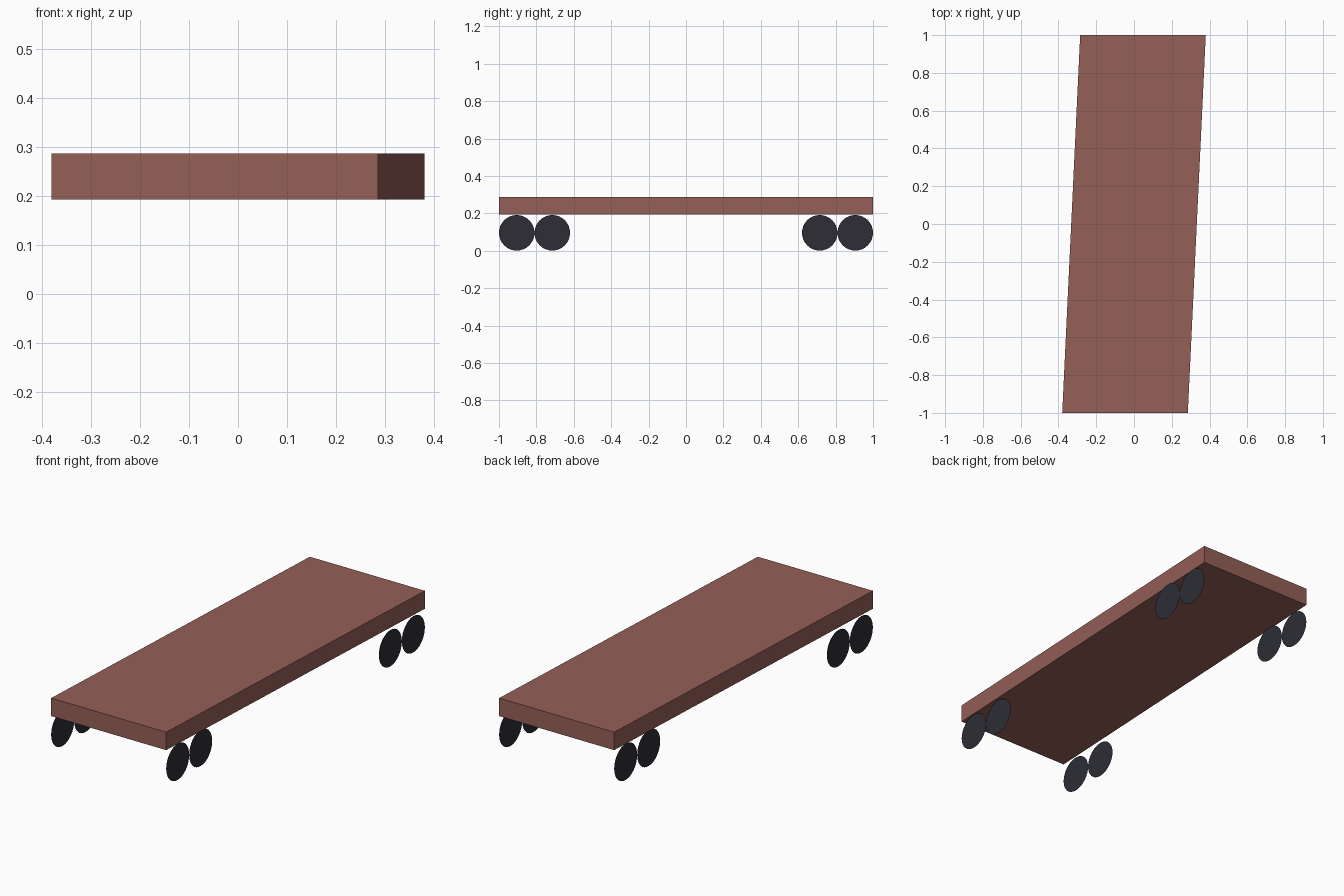
import bpy, bmesh, math

if "Cube" in bpy.data.objects:
    bpy.data.objects.remove(bpy.data.objects["Cube"])

SHIFT = 0.095          # sideways skew of the back end relative to the front
HALF = 0.3325          # half width of the deck


def material(name, rgb):
    m = bpy.data.materials.new(name)
    m.diffuse_color = (*rgb, 1)
    m.use_nodes = True
    m.node_tree.nodes["Principled BSDF"].inputs["Base Color"].default_value = m.diffuse_color
    return m


def add_object(name, bm, mat):
    me = bpy.data.meshes.new(name)
    bm.to_mesh(me)
    bm.free()
    me.materials.append(mat)
    ob = bpy.data.objects.new(name, me)
    bpy.context.collection.objects.link(ob)
    return ob


brown = material("red brown", (0.300, 0.115, 0.097))
dark = material("dark grey", (0.026, 0.026, 0.036))

# Deck: a flat box skewed along its length
bm = bmesh.new()
bmesh.ops.create_cube(bm, size=1)
for v in bm.verts:
    y = v.co.y * 2
    v.co = (v.co.x * 2 * HALF + y * SHIFT / 2, y, 0.24 + v.co.z * 0.094)
add_object("deck", bm, brown)

# Wheels: flat discs, a pair under each corner
for end, sy in (("front", -1), ("back", 1)):
    for side, sx in (("left", -1), ("right", 1)):
        x = sx * HALF + sy * SHIFT / 2
        for place, y in (("outer", 0.905), ("inner", 0.715)):
            bm = bmesh.new()
            ring = []
            for i in range(32):
                a = 2 * math.pi * i / 32 * sx
                ring.append(bm.verts.new((x, sy * y + 0.095 * math.cos(a),
                                          0.096 + 0.095 * math.sin(a))))
            bm.faces.new(ring)
            add_object(f"{end}_{side}_{place}_wheel", bm, dark)
